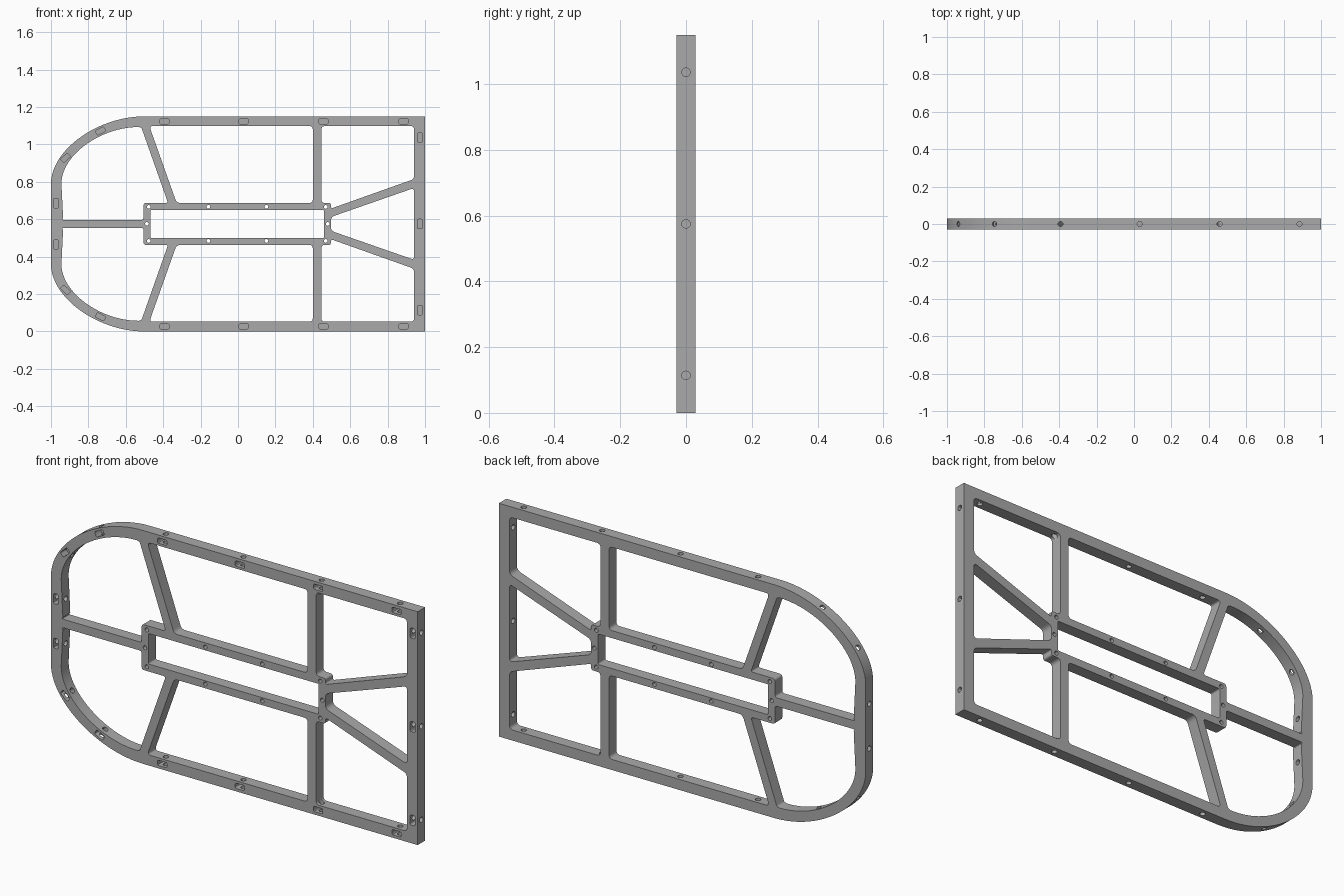
import bpy, bmesh, math
from mathutils import Vector, Matrix
from mathutils.geometry import interpolate_bezier

MID, HALF = 0.575, 0.029          # mirror height and half thickness
if "Cube" in bpy.data.objects:
    bpy.data.objects.remove(bpy.data.objects["Cube"])

grey = bpy.data.materials.new("plain grey")
grey.use_nodes = True
grey.diffuse_color = (0.4, 0.4, 0.4, 1)
grey.node_tree.nodes["Principled BSDF"].inputs["Base Color"].default_value = (0.4, 0.4, 0.4, 1)


def flip(pts):
    return [Vector((p[0], 2 * MID - p[1])) for p in reversed(pts)]


def fillet(pts, r=0.02, steps=5):
    """Round each corner of a polygon."""
    out = []
    for i, p in enumerate(pts):
        p, a, b = Vector(p), Vector(pts[i - 1]), Vector(pts[(i + 1) % len(pts)])
        da, db = a - p, b - p
        cut = min(r, da.length * 0.4, db.length * 0.4)
        s, e = p + da.normalized() * cut, p + db.normalized() * cut
        for k in range(steps + 1):
            t = k / steps
            out.append(s * (1 - t) ** 2 + p * 2 * t * (1 - t) + e * t * t)
    return out


def bow(x0, z0, x1, z1, n=24, k=0.5):
    """Quarter bow rising from a vertical start to a level end."""
    return [p.to_2d() for p in interpolate_bezier(
        Vector((x0, z0, 0)), Vector((x0, z0 + k * (z1 - z0), 0)),
        Vector((x1 - k * (x1 - x0), z1, 0)), Vector((x1, z1, 0)), n)]


def circle(x, z, r=0.01, n=16):
    return [Vector((x + r * math.cos(2 * math.pi * i / n), z + r * math.sin(2 * math.pi * i / n)))
            for i in range(n)]


# Outer outline
upper = bow(-1, 0.79, -0.5, 1.15) + [Vector((1, 1.15))]
loops = [upper + flip(upper)]

# Windows between the spokes
nose = fillet([(-0.518, 1.095), (-0.374, 0.687), (-0.505, 0.687), (-0.505, 0.596), (-0.944, 0.596)], 0.014)
nose = nose[3:] + bow(-0.944, 0.79, -0.53, 1.093)
middle = fillet([(-0.474, 1.098), (0.4, 1.098), (0.4, 0.687), (-0.328, 0.687)])
tail = fillet([(0.446, 1.098), (0.942, 1.098), (0.942, 0.815), (0.497, 0.657), (0.497, 0.687), (0.446, 0.687)])
for w in (nose, middle, tail):
    loops += [w, flip(w)]
loops.append(fillet([(0.942, 0.767), (0.942, 0.383), (0.497, 0.538), (0.497, 0.612)]))
loops.append(fillet([(-0.468, 0.65), (0.46, 0.65), (0.46, 0.5), (-0.468, 0.5)], 0.008))

# Screw holes round the centre bracket
for x in (-0.477, -0.158, 0.152, 0.469):
    loops += [circle(x, 0.666), circle(x, 2 * MID - 0.666)]
loops += [circle(-0.487, MID), circle(0.48, MID)]

curve = bpy.data.curves.new("frame_profile", "CURVE")
curve.dimensions, curve.fill_mode, curve.extrude = "2D", "BOTH", HALF
for loop in loops:
    sp = curve.splines.new("POLY")
    sp.points.add(len(loop) - 1)
    for pt, p in zip(sp.points, loop):
        pt.co = (p.x, p.y, 0, 1)
    sp.use_cyclic_u = True
tmp = bpy.data.objects.new("frame_profile", curve)
bpy.context.collection.objects.link(tmp)
mesh = bpy.data.meshes.new_from_object(tmp.evaluated_get(bpy.context.evaluated_depsgraph_get()))
bpy.data.objects.remove(tmp)
bm = bmesh.new()
bm.from_mesh(mesh)
bmesh.ops.remove_doubles(bm, verts=bm.verts, dist=0.0001)
bmesh.ops.rotate(bm, verts=bm.verts, matrix=Matrix.Rotation(math.pi / 2, 3, "X"))
bmesh.ops.recalc_face_normals(bm, faces=bm.faces)
bm.to_mesh(mesh)
bm.free()
mesh.materials.clear()
mesh.materials.append(grey)
frame = bpy.data.objects.new("frame", mesh)
bpy.context.collection.objects.link(frame)

# Rim fixings: x, z and angle of the rim (0 = level)
spots = [(x, 1.123, 0) for x in (-0.393, 0.03, 0.457, 0.885)]
spots += [(-0.735, 1.072, 27), (-0.922, 0.928, 43), (-0.973, 0.685, 90), (0.972, 1.036, 90)]
spots += [(x, 2 * MID - z, -a) for x, z, a in spots] + [(0.972, MID, 90)]
pockets, bores = bmesh.new(), bmesh.new()
for x, z, a in spots:
    place = Matrix.Translation((x, 0, z)) @ Matrix.Rotation(-math.radians(a), 4, "Y")
    box = bmesh.ops.create_cube(pockets, size=1, matrix=place @ Matrix.Translation((0, -0.018, 0))
                                @ Matrix.Diagonal((0.05, 0.066, 0.026, 1)))
    along = [e for e in {e for v in box["verts"] for e in v.link_edges}
             if abs(e.verts[0].co.y - e.verts[1].co.y) > 0.06]
    bmesh.ops.bevel(pockets, geom=along, offset=0.006, segments=3, affect="EDGES", profile=0.5)
    bmesh.ops.create_cone(bores, cap_ends=True, segments=16, radius1=0.013, radius2=0.013,
                          depth=0.09, matrix=place)


def cut(name, bm):
    me = bpy.data.meshes.new(name)
    bm.to_mesh(me)
    bm.free()
    ob = bpy.data.objects.new(name, me)
    bpy.context.collection.objects.link(ob)
    ob.hide_render = True
    mod = frame.modifiers.new(name, "BOOLEAN")
    mod.object, mod.operation, mod.solver = ob, "DIFFERENCE", "EXACT"
    bpy.context.view_layer.objects.active = frame
    bpy.ops.object.modifier_apply(modifier=name)
    bpy.data.objects.remove(ob)


bpy.ops.object.select_all(action="DESELECT")
frame.select_set(True)
cut("pocket_cutter", pockets)
cut("bore_cutter", bores)
bpy.ops.object.shade_smooth_by_angle(angle=math.radians(30))
